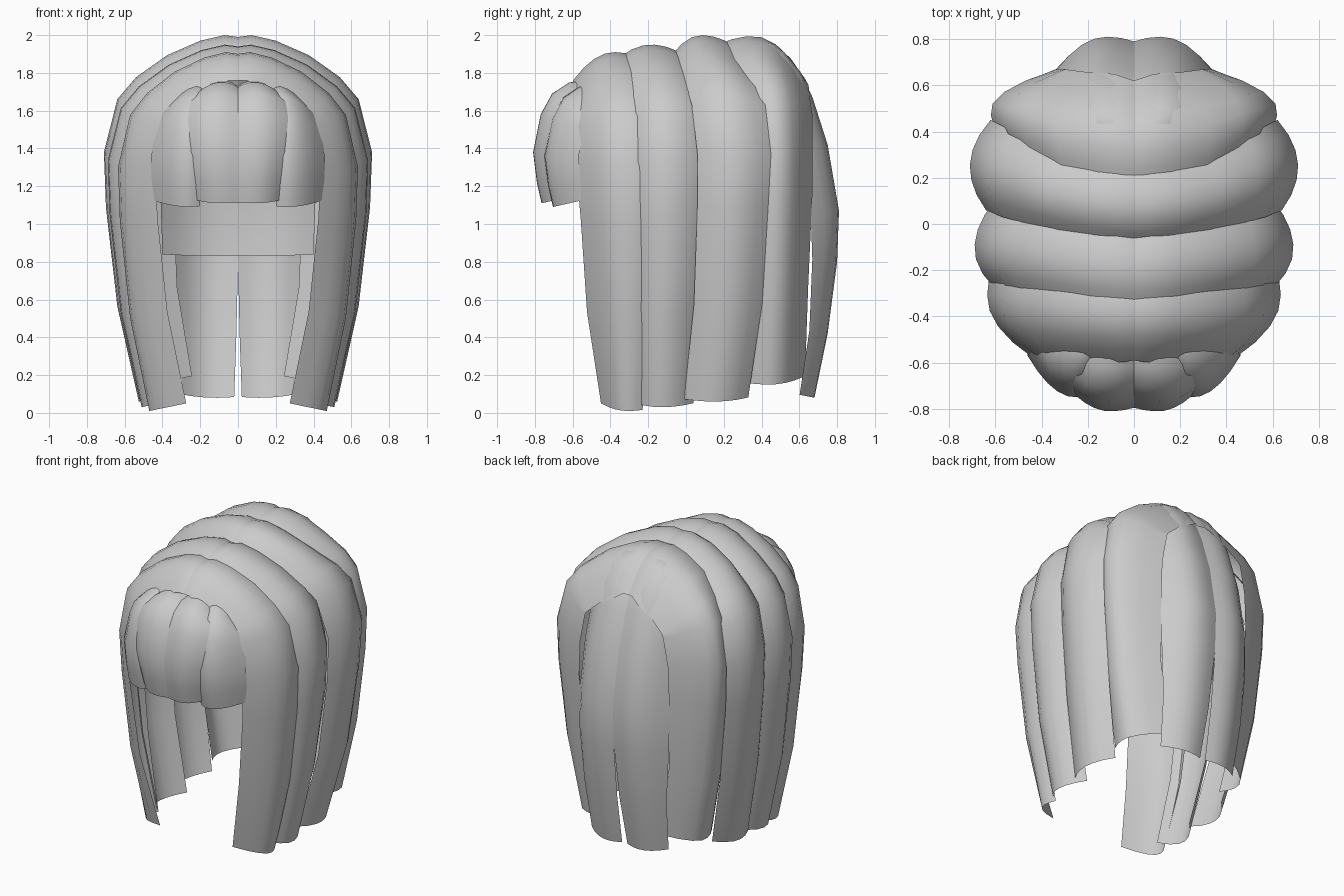
import bpy
import math
from mathutils import Vector

if "Cube" in bpy.data.objects:
    bpy.data.objects.remove(bpy.data.objects["Cube"])

hair = bpy.data.materials.new("hair_grey")
hair.use_nodes = True
GREY = (0.6, 0.6, 0.6, 1)
hair.diffuse_color = GREY
hair.node_tree.nodes["Principled BSDF"].inputs["Base Color"].default_value = GREY


def along(keys, t):
    """Smoothly read evenly spaced key values at t in 0..1."""
    s = t * (len(keys) - 1)
    i = min(int(s), len(keys) - 2)
    f = s - i
    return keys[i] + (keys[i + 1] - keys[i]) * f * f * (3 - 2 * f)


def lock(name, path, lo, hi, ridge, tuck_lo, tuck_hi, axis, steps=6):
    """Sweep a bulged strip along path (outward, z); lo and hi are its edges across,
    the tucks are how far each edge sinks below the ridge line."""
    verts, faces = [], []
    pts = [Vector(p) for p in path]
    n = len(pts)
    for i, p in enumerate(pts):
        t = i / (n - 1)
        d = pts[min(i + 1, n - 1)] - pts[max(i - 1, 0)]
        inward = Vector((d.y, -d.x)).normalized()
        if p.x == 0:
            inward = Vector((0, -1))
        for j in range(steps + 1):
            u = j / steps
            if u < ridge:
                sink = along(tuck_lo, t) * ((ridge - u) / ridge) ** 2
            else:
                sink = along(tuck_hi, t) * ((u - ridge) / (1 - ridge)) ** 2
            q = p + inward * sink
            across = along(lo, t) * (1 - u) + along(hi, t) * u
            if axis == "side":
                verts.append((max(q.x, 0), across, q.y))
            else:
                verts.append((across, q.x if axis == "back" else -q.x, q.y))
    w = steps + 1
    for i in range(n - 1):
        for j in range(steps):
            a = i * w + j
            f = (a, a + w, a + w + 1, a + 1)
            faces.append(f if axis == "back" else f[::-1])
    mesh = bpy.data.meshes.new(name)
    mesh.from_pydata(verts, [], faces)
    mesh.materials.append(hair)
    ob = bpy.data.objects.new(name, mesh)
    bpy.context.collection.objects.link(ob)
    bpy.ops.object.select_all(action="DESELECT")
    bpy.context.view_layer.objects.active = ob
    ob.select_set(True)
    bpy.ops.object.shade_smooth_by_angle(angle=math.radians(60))
    mirror = ob.modifiers.new("Mirror", "MIRROR")
    mirror.use_mirror_merge = False


# Shared side outline, from the parting down to the tip
DOME = [(0, .995), (.1, 1), (.28, .985), (.53, .945), (.76, .885), (.9, .825), (1, .68),
        (.985, .53), (.9, .26), (.74, 0)]


def dome(width, top, tip):
    return [(x * width, tip + (top - tip) * z) for x, z in DOME]


# Side locks, front to back, each tucked under its neighbour
lock("front_side_lock", dome(.635, 1.91, .01), [-.59, -.6, -.6, -.6, -.58, -.55, -.45],
     [-.27, -.26, -.23, -.19, -.17, -.18, -.23], .65, [.14, .18, .2, .2], [.02, .03], "side")
lock("middle_side_lock", dome(.69, 1.95, .03), [-.35, -.34, -.3, -.28, -.28, -.27],
     [.0, .03, .09, .11, .04], .45, [.06, .1], [.07, .1], "side")
lock("crown_side_lock", dome(.71, 2.0, .06), [-.1, -.08, -.03, .02, .06, .06, -.01],
     [.27, .26, .3, .41, .45, .43, .33], .48, [.13, .09, .07, .06], [.06, .1], "side")
lock("rear_side_lock", dome(.62, 1.995, .15), [.15, .17, .2, .32, .37, .36, .32],
     [.62, .65, .67, .67, .63], .4, [.05, .04], [.22, .26, .29, .22], "side")

# Back locks, emerging from under the crown
BACK = [(.36, 1.95), (.44, 1.965), (.52, 1.91), (.61, 1.8), (.67, 1.67), (.75, 1.42),
        (.81, 1.07), (.8, .8), (.75, .42), (.68, .08)]
lock("back_lock", BACK, [0, 0, 0, 0, 0, .02], [.26, .34, .34, .34, .29], .35,
     [.02, .02], [.14, .16, .15, .08], "back")

# Fringe: centre pair over outer pair
FRINGE = [(.52, 1.76), (.62, 1.75), (.71, 1.69), (.77, 1.58), (.81, 1.38),
          (.79, 1.22), (.765, 1.11)]
lock("centre_fringe", FRINGE, [0, 0], [.2, .27, .23], .4, [.03, .01],
     [.06, .08], "front")
lock("outer_fringe", [(d - .06, z - .02) for d, z in FRINGE], [.14, .2, .2],
     [.32, .42, .46, .46], .2, [.02, .02], [.1, .18, .18], "front")

# Short underlayer inside the back
lock("underlayer", [(.45, 1.5), (.52, 1.15), (.5, .83)], [0, 0], [.42, .4],
     .2, [0, 0], [.15, .15], "back")
